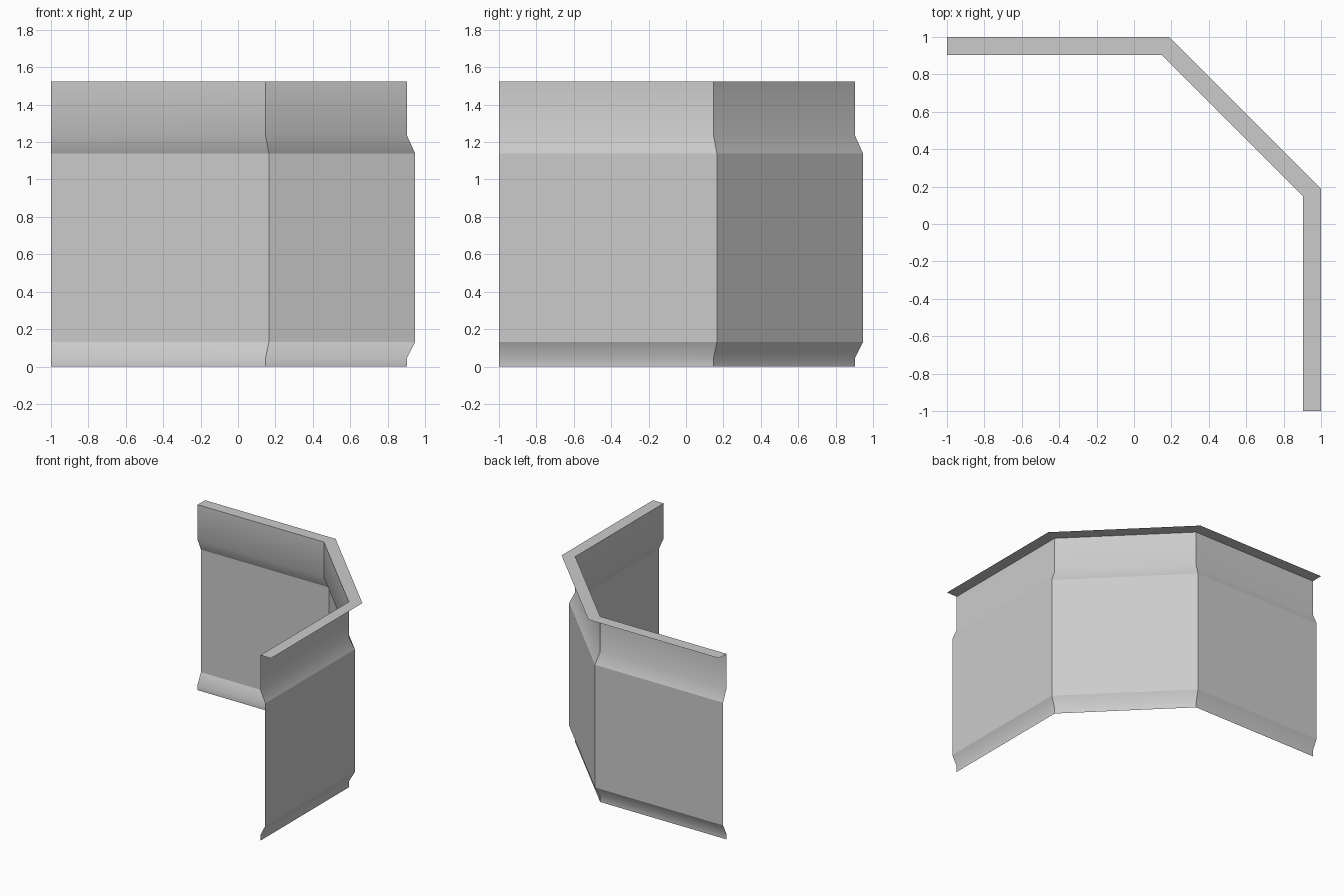
import bpy
import bmesh
import math

cube = bpy.data.objects.get("Cube")
if cube:
    bpy.data.objects.remove(cube, do_unlink=True)

# One plain grey
grey = bpy.data.materials.new("light_grey")
grey.use_nodes = True
colour = (0.6, 0.6, 0.6, 1.0)
grey.diffuse_color = colour
grey.node_tree.nodes["Principled BSDF"].inputs["Base Color"].default_value = colour

# Cross-section: (distance from centre, height), bottom lip to top ledge
PROFILE = [(0.904, 0.0), (0.904, 0.047), (0.947, 0.131), (0.947, 1.139),
           (0.904, 1.234), (0.904, 1.524), (1.0, 1.524)]
CREASES = {2, 3, 5}       # profile points that stay sharp
MITRE = math.tan(math.radians(22.5))
CORNER = 0.187            # corner position on the outermost line


def path_points(reach):
    """Plan outline of the wall at a given distance from the centre."""
    c = CORNER - (1.0 - reach) * MITRE
    return [(-1.0, reach), (c, reach), (reach, c), (reach, -1.0)]


# Sweep the section around the mitred corner
bm = bmesh.new()
rows = [[bm.verts.new((x, y, z)) for x, y in path_points(r)] for r, z in PROFILE]
for low, high in zip(rows, rows[1:]):
    for i in range(len(low) - 1):
        face = bm.faces.new((low[i], high[i], high[i + 1], low[i + 1]))
        face.smooth = True
bm.normal_update()
if max(bm.faces, key=lambda f: f.calc_center_median().z).normal.z < 0:
    bmesh.ops.reverse_faces(bm, faces=bm.faces[:])

# Sharp lines at the main panel, the ledge and the two corners
for i, row in enumerate(rows):
    if i in CREASES:
        for a, b in zip(row, row[1:]):
            bm.edges.get((a, b)).smooth = False
for low, high in zip(rows, rows[1:]):
    for a, b in zip(low, high):
        bm.edges.get((a, b)).smooth = False

mesh = bpy.data.meshes.new("corner_wall")
bm.to_mesh(mesh)
bm.free()
mesh.materials.append(grey)
wall = bpy.data.objects.new("corner_wall", mesh)
bpy.context.collection.objects.link(wall)
